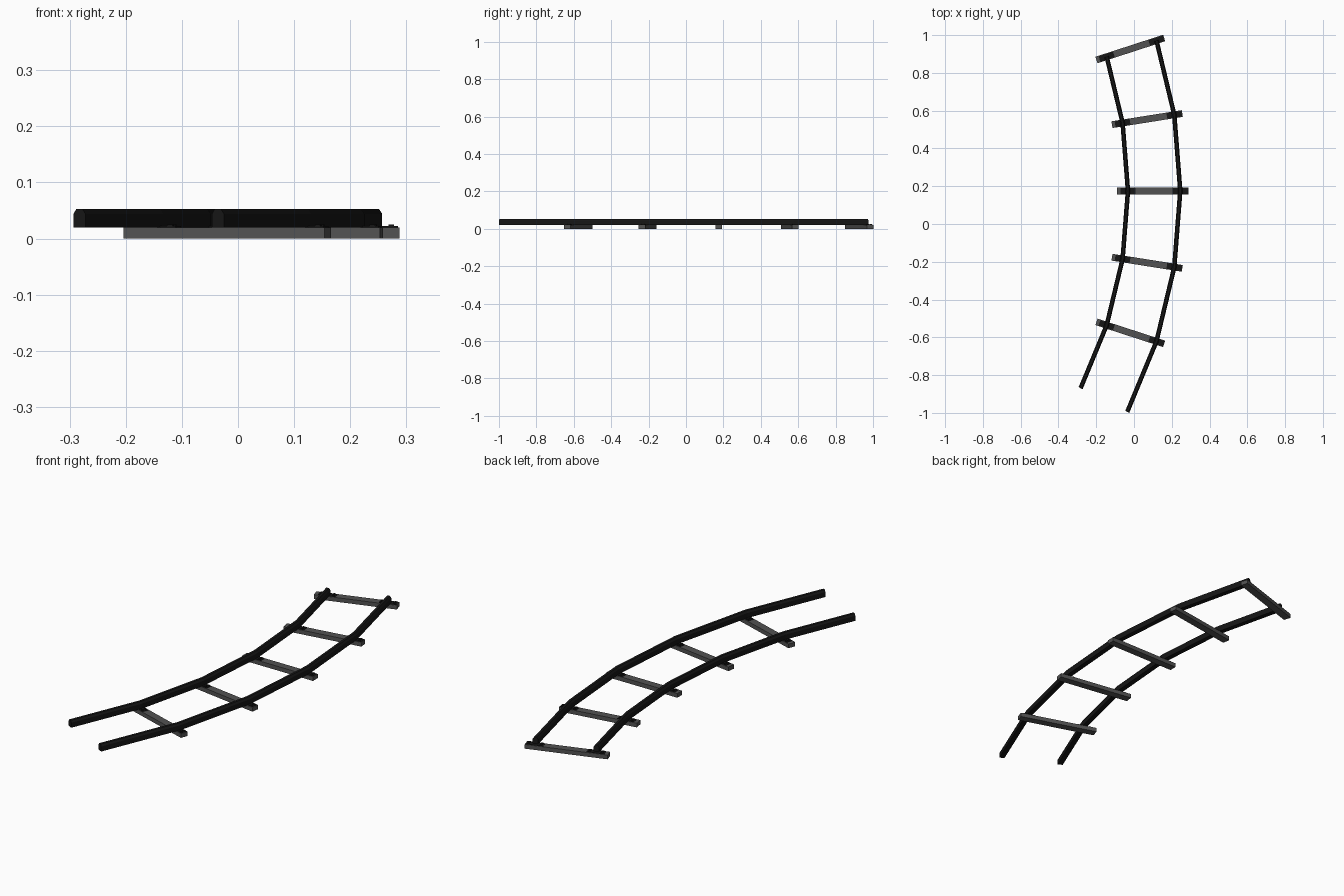
import bpy, bmesh, math
from mathutils import Matrix, Vector

if "Cube" in bpy.data.objects:
    bpy.data.objects.remove(bpy.data.objects["Cube"])

CX, CY = -2.332, 0.175          # centre of the track curve
R_IN, R_OUT = 2.30, 2.577       # rail radii
STEP = math.radians(9)


def material(name, v):
    m = bpy.data.materials.new(name)
    m.diffuse_color = (v, v, v, 1)
    m.use_nodes = True
    m.node_tree.nodes["Principled BSDF"].inputs["Base Color"].default_value = m.diffuse_color
    return m


RAIL = material("dark_steel", 0.008)
WOOD = material("grey_wood", 0.085)


def finish(bm, name, mat):
    bmesh.ops.recalc_face_normals(bm, faces=bm.faces)
    me = bpy.data.meshes.new(name)
    bm.to_mesh(me)
    bm.free()
    ob = bpy.data.objects.new(name, me)
    me.materials.append(mat)
    bpy.context.collection.objects.link(ob)
    return ob


def box(bm, angle, r0, r1, width, z0, z1, offset=0):
    # box laid along a radius of the curve
    m = (Matrix.Translation((CX, CY, 0)) @ Matrix.Rotation(angle, 4, 'Z')
         @ Matrix.Translation(((r0 + r1) / 2, offset, (z0 + z1) / 2))
         @ Matrix.Diagonal((r1 - r0, width, z1 - z0, 1)))
    bmesh.ops.create_cube(bm, size=1, matrix=m)


# rails: chamfered profile swept through mitred straight segments
PROFILE = [(-0.012, 0.02), (0.012, 0.02), (0.012, 0.044),
           (0.006, 0.053), (-0.006, 0.053), (-0.012, 0.044)]
for name, radius in (("inner_rail", R_IN), ("outer_rail", R_OUT)):
    bm = bmesh.new()
    rings = []
    for i in range(-3, 3):
        a = i * STEP
        rings.append([bm.verts.new((CX + (radius + u) * math.cos(a),
                                    CY + (radius + u) * math.sin(a), z))
                      for u, z in PROFILE])
    n = len(PROFILE)
    for a, b in zip(rings, rings[1:]):
        for k in range(n):
            bm.faces.new((a[k], a[(k + 1) % n], b[(k + 1) % n], b[k]))
    bm.faces.new(rings[0])
    bm.faces.new(rings[-1])
    finish(bm, name, RAIL)

# sleepers with fixing plates and bolts under each rail
for i in range(-2, 3):
    a = i * STEP
    bm = bmesh.new()
    box(bm, a, 2.243, 2.62, 0.036, 0, 0.02)
    finish(bm, f"sleeper_{i + 3}", WOOD)

    bm = bmesh.new()
    for r in (R_IN, R_OUT):
        box(bm, a, r - 0.04, r + 0.04, 0.03, 0.019, 0.022)
        for side in (-1, 1):
            for off in (-0.008, 0.008):
                c = r + side * 0.028
                box(bm, a, c - 0.005, c + 0.005, 0.009, 0.021, 0.025, off)
    finish(bm, f"rail_plates_{i + 3}", RAIL)
